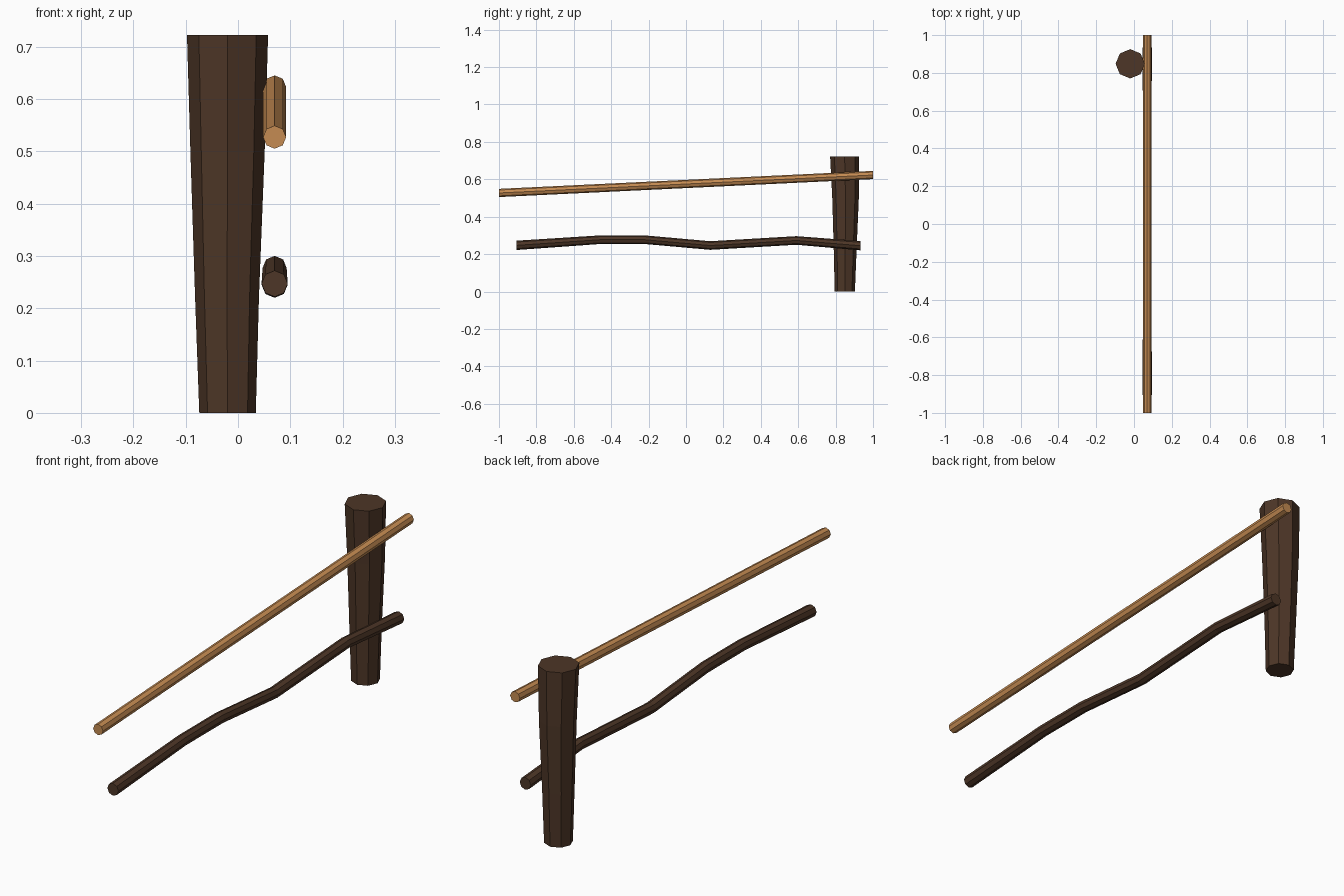
import bpy, bmesh
from math import sin, cos, pi
from mathutils import Vector

if "Cube" in bpy.data.objects:
    bpy.data.objects.remove(bpy.data.objects["Cube"])


def material(name, colour):
    m = bpy.data.materials.new(name)
    m.diffuse_color = (*colour, 1)
    m.use_nodes = True
    m.node_tree.nodes["Principled BSDF"].inputs["Base Color"].default_value = m.diffuse_color
    return m


def log(name, rings, u, v, mat, sides=8):
    """Loft a capped octagonal log through (centre, radius) rings in plane u, v."""
    bm = bmesh.new()
    loops = []
    for centre, r in rings:
        loops.append([bm.verts.new(Vector(centre) + r * (cos(2 * pi * i / sides) * Vector(u)
                                                         + sin(2 * pi * i / sides) * Vector(v)))
                      for i in range(sides)])
    for a, b in zip(loops, loops[1:]):
        for i in range(sides):
            j = (i + 1) % sides
            bm.faces.new((a[i], a[j], b[j], b[i]))
    bm.faces.new(loops[0])
    bm.faces.new(loops[-1])
    bmesh.ops.recalc_face_normals(bm, faces=bm.faces)
    me = bpy.data.meshes.new(name)
    bm.to_mesh(me)
    bm.free()
    me.materials.append(mat)
    ob = bpy.data.objects.new(name, me)
    bpy.context.collection.objects.link(ob)
    return ob


bark = material("dark_bark", (0.075, 0.037, 0.02))
wood = material("light_wood", (0.56, 0.26, 0.085))
X, Y, Z = (1, 0, 0), (0, 1, 0), (0, 0, 1)

# Upright post, widening towards the top
log("post", [((-0.02, 0.849, 0), 0.054), ((-0.021, 0.851, 0.22), 0.061),
             ((-0.02, 0.853, 0.5), 0.071), ((-0.02, 0.848, 0.722), 0.0775)], X, Y, bark)

# Straight upper rail, rising towards the post
log("upper_rail", [((0.07, -1, 0.527), 0.022), ((0.07, 1, 0.623), 0.022)], X, Z, wood)

# Crooked lower rail
path = [(-0.905, 0.247, 0.025), (-0.46, 0.277, 0.023), (-0.22, 0.277, 0.023),
        (0.13, 0.246, 0.023), (0.59, 0.273, 0.023), (0.934, 0.245, 0.025)]
log("lower_rail", [((0.07, y, z), r) for y, z, r in path], X, Z, bark)
